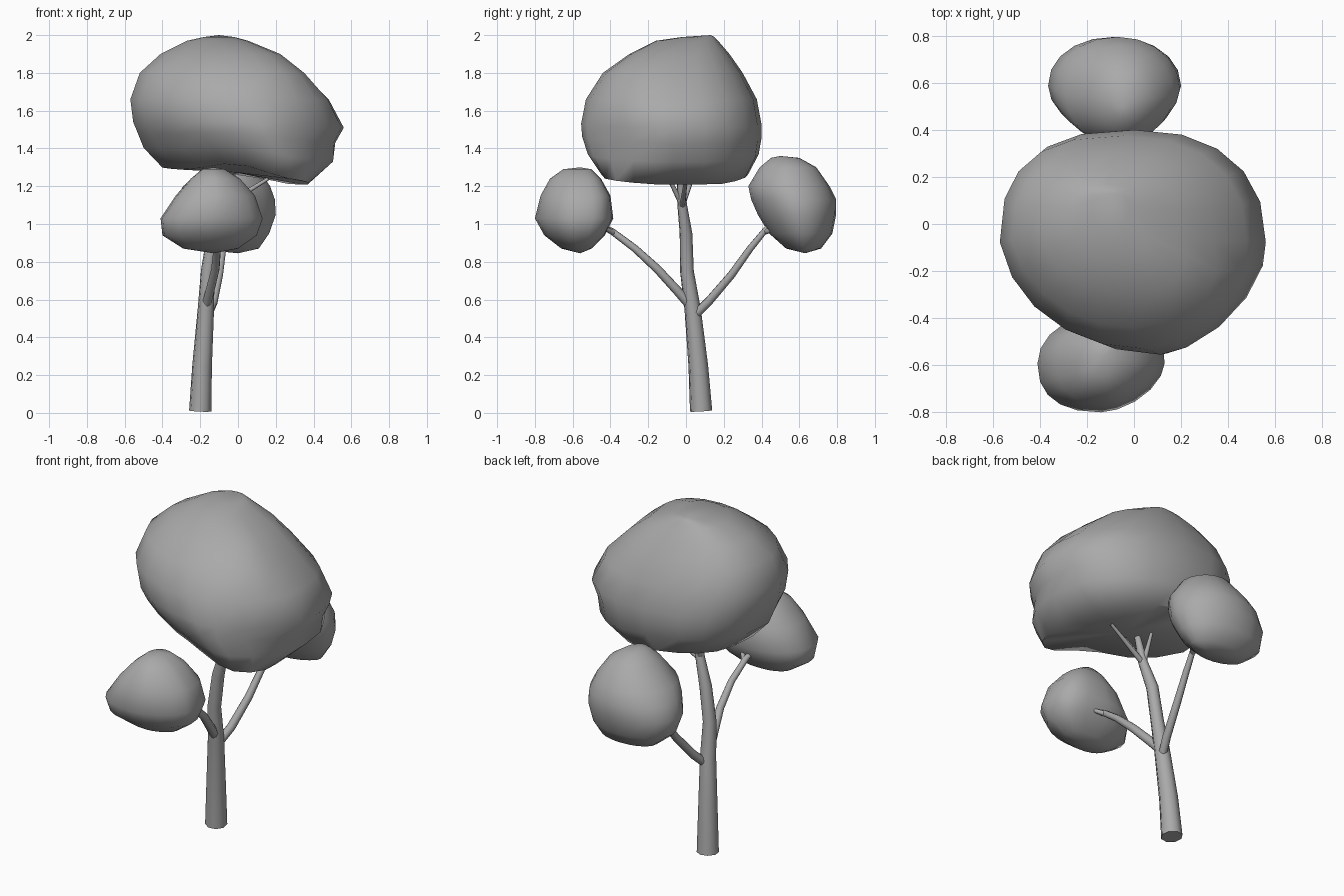
import bpy, bmesh, math

cube = bpy.data.objects.get("Cube")
if cube:
    bpy.data.objects.remove(cube, do_unlink=True)

grey = bpy.data.materials.new("plain grey")
grey.use_nodes = True
GREY = (0.4, 0.4, 0.4, 1)
grey.diffuse_color = GREY
grey.node_tree.nodes["Principled BSDF"].inputs["Base Color"].default_value = GREY


def finish(obj, angle):
    """Smooth the object while keeping its hard corners."""
    bpy.ops.object.select_all(action="DESELECT")
    obj.select_set(True)
    bpy.context.view_layer.objects.active = obj
    bpy.ops.object.shade_smooth_by_angle(angle=math.radians(angle))


def power(v, p):
    return math.copysign(abs(v) ** (2 / p), v)


def foliage(name, bottom, levels, top, corners, sides=20, warp=None):
    """Loft rounded rings, each given as z, x range and y range.

    corners holds the squareness of the back left, back right and front right
    quarters. A level may end with a sideways slide of its front half and the
    squareness of its front left quarter."""
    bm = bmesh.new()
    rings = []
    for z, x0, x1, y0, y1, *front in levels:
        shift, front_left = front or (0, 1.7)
        quarters = (*corners, front_left)
        ring = []
        for i in range(sides):
            a = math.tau * i / sides
            p = quarters[4 * i // sides]
            side, depth = power(math.cos(a), p), power(math.sin(a), p)
            x = (x0 + x1) / 2 + (x1 - x0) / 2 * side
            y = (y0 + y1) / 2 + (y1 - y0) / 2 * depth
            x += shift * max(0, -depth) * (x1 - x0)
            ring.append(bm.verts.new((x, y, z)))
        rings.append(ring)
    low, high = bm.verts.new(bottom), bm.verts.new(top)
    for i in range(sides):
        j = (i + 1) % sides
        bm.faces.new((low, rings[0][j], rings[0][i]))
        bm.faces.new((high, rings[-1][i], rings[-1][j]))
        for a, b in zip(rings, rings[1:]):
            bm.faces.new((a[i], a[j], b[j], b[i]))
    if warp:
        for v in bm.verts:
            v.co.z += warp(v.co)
    bmesh.ops.recalc_face_normals(bm, faces=bm.faces)
    mesh = bpy.data.meshes.new(name)
    bm.to_mesh(mesh)
    bm.free()
    mesh.materials.append(grey)
    obj = bpy.data.objects.new(name, mesh)
    bpy.context.collection.objects.link(obj)
    finish(obj, 60)


def limb(name, points):
    """Sweep a tapering tube through points of x, y, z and radius."""
    curve = bpy.data.curves.new(name, "CURVE")
    curve.dimensions = "3D"
    curve.bevel_depth = 1
    curve.bevel_resolution = 2
    curve.use_fill_caps = True
    spline = curve.splines.new("POLY")
    spline.points.add(len(points) - 1)
    for point, (x, y, z, r) in zip(spline.points, points):
        point.co = (x, y, z, 1)
        point.radius = r
    source = bpy.data.objects.new(name + "_path", curve)
    bpy.context.collection.objects.link(source)
    bpy.context.view_layer.update()
    graph = bpy.context.evaluated_depsgraph_get()
    mesh = bpy.data.meshes.new_from_object(source.evaluated_get(graph))
    bpy.data.objects.remove(source, do_unlink=True)
    mesh.materials.clear()
    mesh.materials.append(grey)
    obj = bpy.data.objects.new(name, mesh)
    bpy.context.collection.objects.link(obj)
    finish(obj, 50)


def crown_tilt(co):
    """Raise the underside toward the right and hollow its front."""
    fade = min(1, max(0, (1.62 - co.z) / 0.4))
    slope = 0.13 * max(0, 0.28 - co.x) + 0.1 * max(0, abs(co.y) - 0.2)
    hollow = 0.05 * math.exp(-((co.x + 0.02) / 0.2) ** 2 - ((co.y + 0.42) / 0.2) ** 2)
    return fade * (slope + hollow)


# Foliage masses
foliage("main_crown", (0, -0.05, 1.235), [
    (1.21, -0.4, 0.33, -0.45, 0.33, 0.3, 1.8),
    (1.33, -0.5, 0.5, -0.52, 0.385, 0.2, 1.4),
    (1.43, -0.53, 0.515, -0.55, 0.4, 0.14, 1.4),
    (1.51, -0.555, 0.56, -0.555, 0.4, 0.1, 1.5),
    (1.66, -0.57, 0.48, -0.53, 0.375, 0.08, 1.8),
    (1.8, -0.52, 0.34, -0.44, 0.3, 0.1, 2.2),
    (1.9, -0.41, 0.21, -0.3, 0.23, 0.12, 2.3),
    (1.97, -0.27, 0.05, -0.16, 0.17, 0.1, 2.2),
    (1.99, -0.18, -0.02, -0.02, 0.15, 0, 2),
], (-0.1, 0.13, 2.0), (2.3, 2.6, 2.1), warp=crown_tilt)

foliage("front_crown", (-0.13, -0.56, 0.845), [
    (0.87, -0.29, 0.0, -0.66, -0.5),
    (0.94, -0.4, 0.1, -0.75, -0.43),
    (1.03, -0.41, 0.13, -0.8, -0.385),
    (1.15, -0.33, 0.09, -0.77, -0.4),
    (1.24, -0.25, 0.01, -0.72, -0.45),
    (1.29, -0.19, -0.07, -0.65, -0.5),
], (-0.13, -0.56, 1.3), (3.2, 2, 2.4))

foliage("back_crown", (0.0, 0.63, 0.845), [
    (0.87, -0.24, 0.11, 0.53, 0.715),
    (0.95, -0.34, 0.165, 0.44, 0.775),
    (1.05, -0.365, 0.2, 0.38, 0.795),
    (1.13, -0.335, 0.195, 0.345, 0.795),
    (1.2, -0.29, 0.17, 0.33, 0.76),
    (1.3, -0.18, 0.1, 0.39, 0.69),
    (1.35, -0.1, 0.02, 0.45, 0.6),
], (-0.05, 0.5, 1.36), (2.05, 2.1, 1.9))

# Trunk and branches
limb("trunk", [
    (-0.2, 0.08, 0.01, 0.06), (-0.19, 0.065, 0.25, 0.053),
    (-0.17, 0.035, 0.55, 0.044), (-0.16, 0.005, 0.75, 0.037),
    (-0.13, 0.0, 0.95, 0.034), (-0.08, -0.02, 1.1, 0.026),
    (-0.05, -0.03, 1.25, 0.018)])
limb("front_branch", [
    (-0.17, 0.03, 0.56, 0.026), (-0.15, -0.04, 0.64, 0.025),
    (-0.12, -0.15, 0.76, 0.023), (-0.11, -0.27, 0.87, 0.02),
    (-0.12, -0.39, 0.96, 0.018), (-0.13, -0.47, 1.0, 0.012)])
limb("back_branch", [
    (-0.16, 0.05, 0.52, 0.024), (-0.13, 0.12, 0.59, 0.024),
    (-0.1, 0.24, 0.73, 0.022), (-0.08, 0.34, 0.87, 0.019),
    (-0.06, 0.43, 0.98, 0.016), (-0.05, 0.5, 1.03, 0.01)])

# Twigs under the crowns
for name, start, end in (
        ("left_twig", (-0.085, -0.02, 1.09), (0.16, 0.0, 1.24)),
        ("back_twig", (-0.085, -0.02, 1.1), (-0.09, 0.04, 1.26)),
        ("front_twig", (-0.085, -0.02, 1.1), (-0.02, -0.1, 1.26)),
        ("back_branch_twig", (-0.065, 0.42, 0.96), (0.02, 0.5, 0.98)),
        ("front_branch_twig", (-0.12, -0.38, 0.95), (-0.05, -0.45, 0.99))):
    limb(name, [(*start, 0.016), (*end, 0.009)])
